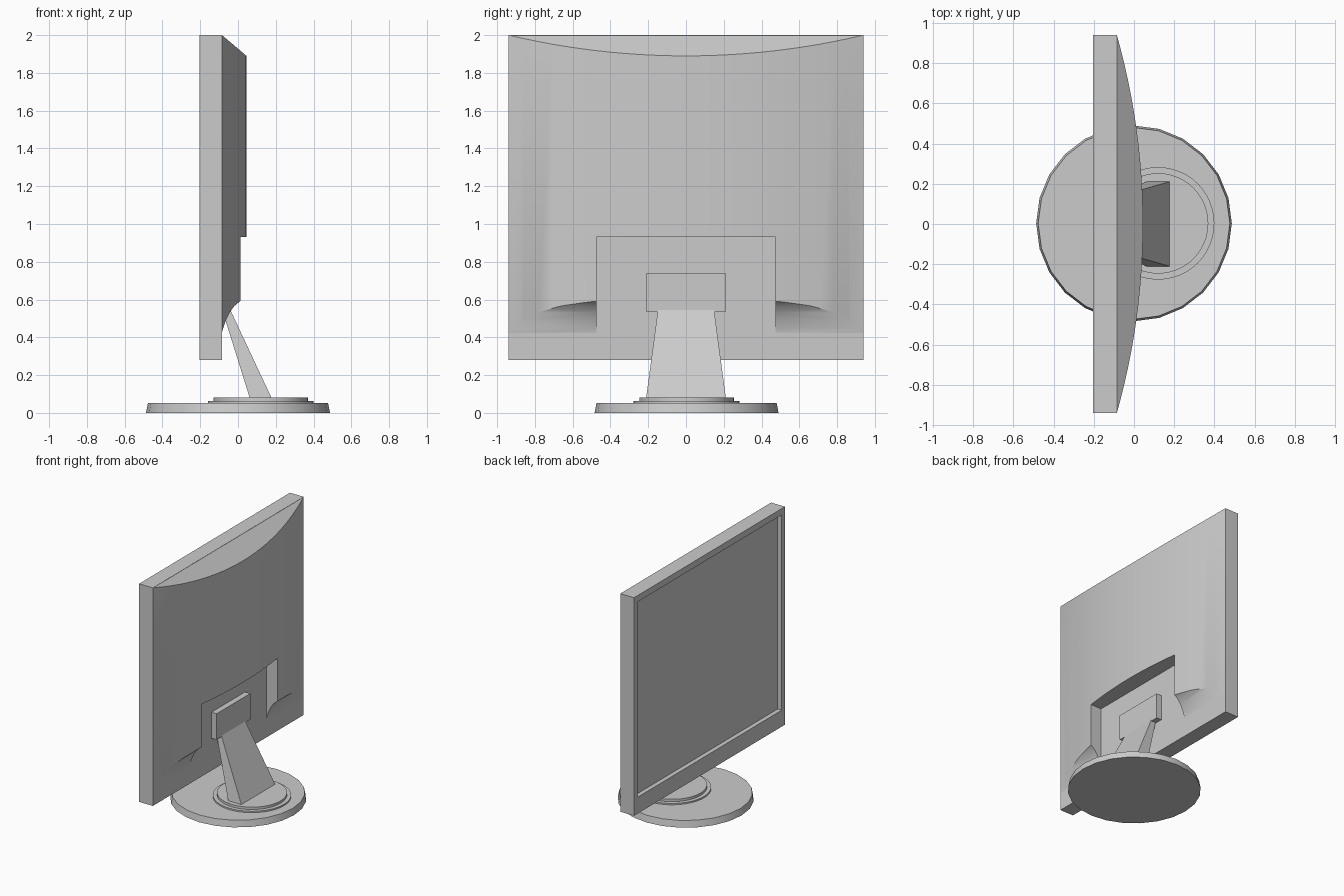
import bpy, bmesh, math
from mathutils import Vector

old = bpy.data.objects.get("Cube")
if old:
    bpy.data.objects.remove(old, do_unlink=True)

grey = bpy.data.materials.new("plain_grey")
grey.use_nodes = True
COLOUR = (0.6, 0.6, 0.6, 1)
grey.diffuse_color = COLOUR
grey.node_tree.nodes["Principled BSDF"].inputs["Base Color"].default_value = COLOUR


def finish(name, bm):
    bmesh.ops.recalc_face_normals(bm, faces=bm.faces)
    mesh = bpy.data.meshes.new(name)
    bm.to_mesh(mesh)
    bm.free()
    mesh.materials.append(grey)
    obj = bpy.data.objects.new(name, mesh)
    bpy.context.collection.objects.link(obj)
    return obj


def activate(obj):
    bpy.ops.object.select_all(action='DESELECT')
    obj.select_set(True)
    bpy.context.view_layer.objects.active = obj


def smooth(obj):
    activate(obj)
    bpy.ops.object.shade_smooth_by_angle(angle=math.radians(30))


def prism(name, points, offset):
    """Extrude a closed outline along an offset vector."""
    bm = bmesh.new()
    face = bm.faces.new([bm.verts.new(p) for p in points])
    ext = bmesh.ops.extrude_face_region(bm, geom=[face])
    verts = [v for v in ext["geom"] if isinstance(v, bmesh.types.BMVert)]
    bmesh.ops.translate(bm, verts=verts, vec=offset)
    return finish(name, bm)


def box(name, x0, x1, half_y, z0, z1):
    outline = [(x0, -half_y, z0), (x1, -half_y, z0), (x1, -half_y, z1), (x0, -half_y, z1)]
    return prism(name, outline, (0, 2 * half_y, 0))


def disc(name, x, r_low, r_high, z0, z1, sides):
    bm = bmesh.new()
    bmesh.ops.create_cone(bm, cap_ends=True, segments=sides, radius1=r_low,
                          radius2=r_high, depth=z1 - z0)
    bmesh.ops.translate(bm, verts=bm.verts, vec=(x, 0.003, (z0 + z1) / 2))
    obj = finish(name, bm)
    smooth(obj)
    return obj


def cut(obj, cutter):
    cutter.hide_render = True
    mod = obj.modifiers.new("cut", 'BOOLEAN')
    mod.operation = 'DIFFERENCE'
    mod.solver = 'EXACT'
    mod.object = cutter
    activate(obj)
    bpy.ops.object.modifier_apply(modifier=mod.name)
    bpy.data.objects.remove(cutter, do_unlink=True)


FRONT, BACK, HALF = -0.205, -0.085, 0.94
BULGE, INSIDE = 0.13, -0.09

# Flat front frame with the recessed screen
frame = box("screen_frame", FRONT, BACK, HALF, 0.28, 2.0)
cut(frame, box("screen_cutter", FRONT - 0.1, FRONT + 0.035, HALF - 0.04, 0.41, 1.95))

# Bowed rear shell, an arc seen from above
radius = (HALF ** 2 + BULGE ** 2) / (2 * BULGE)
sweep = math.asin(HALF / radius)
STEPS = 24
arc = []
for i in range(STEPS + 1):
    a = sweep * (2 * i / STEPS - 1)
    arc.append((BACK + BULGE - radius * (1 - math.cos(a)), radius * math.sin(a), 0.35))
outline = [(INSIDE, -HALF + 0.005, 0.35)] + arc + [(INSIDE, HALF - 0.005, 0.35)]
shell = prism("rear_shell", outline, (0, 0, 1.649))

# Sloping top of the shell
slope = [(-0.145, 2.051), (0.163, 1.79), (0.163, 2.2), (-0.145, 2.2)]
cut(shell, prism("top_cutter", [(x, -1, z) for x, z in slope], (0, 2, 0)))

# Concave undercut along the lower edge
scoop = [(0.1, 0.63), (0.05, 0.612), (0.01, 0.59), (-0.02, 0.565), (-0.045, 0.53),
         (-0.065, 0.49), (-0.08, 0.445), (INSIDE, 0.4), (INSIDE - 0.001, 0.2), (0.1, 0.2)]
cut(shell, prism("scoop_cutter", [(x, -1, z) for x, z in scoop], (0, 2, 0)))

# Niche for the stand mount
cut(shell, box("niche_cutter", BACK - 0.001, 0.2, 0.475, 0.2, 0.93))
smooth(shell)

# Mount plate and tapered leaning neck
box("mount_plate", INSIDE, -0.04, 0.21, 0.535, 0.74)
bm = bmesh.new()
rings = []
for x0, x1, half, z in ((0.065, 0.182, 0.212, 0.07), (-0.085, -0.043, 0.148, 0.55)):
    rings.append([bm.verts.new(p) for p in
                  ((x0, -half, z), (x1, -half, z), (x1, half, z), (x0, half, z))])
bm.faces.new(rings[0])
bm.faces.new(rings[1])
for i in range(4):
    j = (i + 1) % 4
    bm.faces.new((rings[0][i], rings[0][j], rings[1][j], rings[1][i]))
finish("stand_neck", bm)

# Round base with two stepped rings under the neck
disc("base", 0, 0.487, 0.477, 0, 0.052, 24)
disc("base_lower_ring", 0.12, 0.28, 0.28, 0.045, 0.063, 48)
disc("base_upper_ring", 0.12, 0.25, 0.25, 0.055, 0.082, 48)
